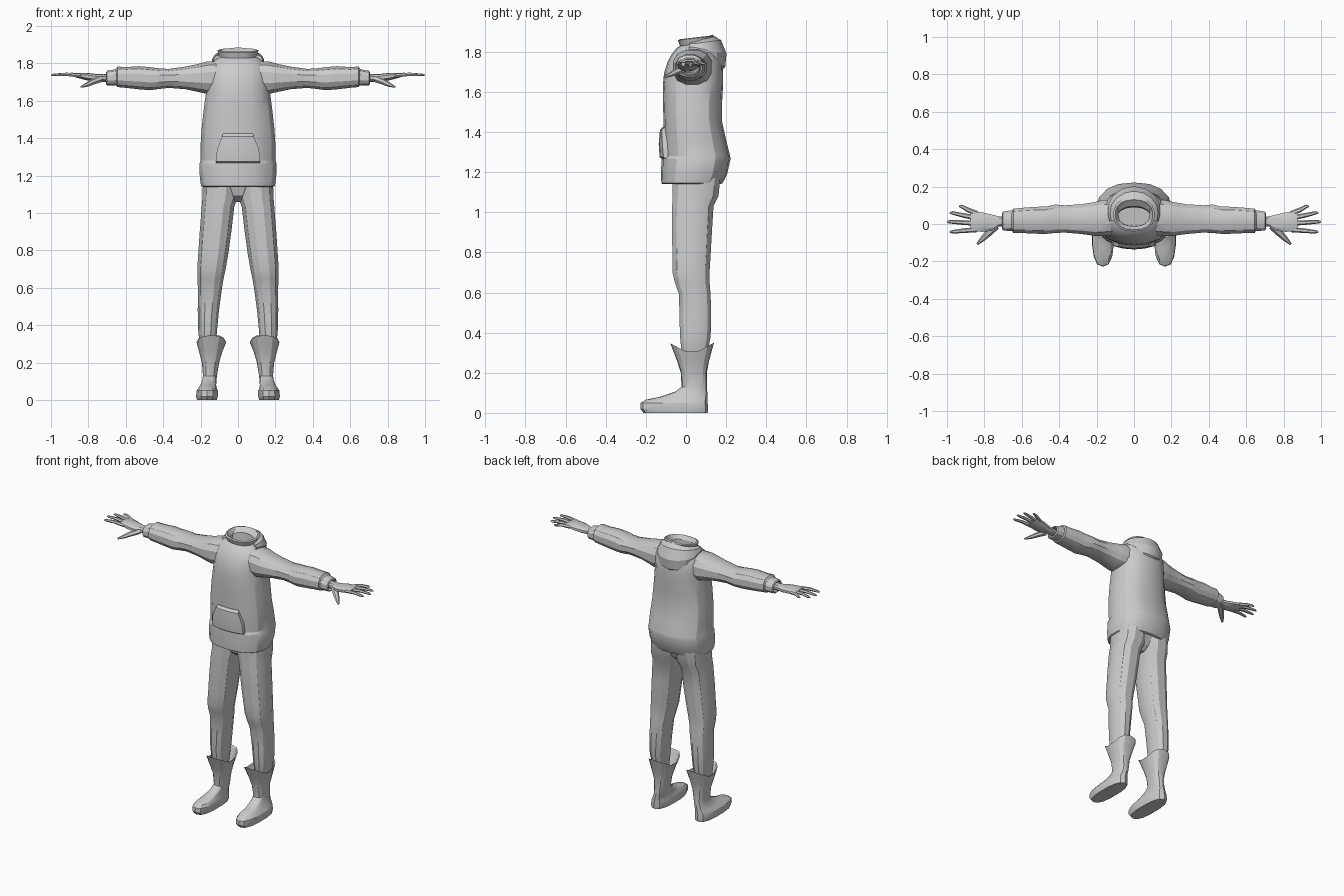
import bpy, bmesh, math
from mathutils import Vector

cloth = bpy.data.materials.new("plain grey")
cloth.diffuse_color = (0.6, 0.6, 0.6, 1)


def finish(name, bm, mirror=False):
    bmesh.ops.recalc_face_normals(bm, faces=bm.faces)
    me = bpy.data.meshes.new(name)
    bm.to_mesh(me)
    bm.free()
    me.materials.append(cloth)
    me.polygons.foreach_set("use_smooth", [True] * len(me.polygons))
    me.set_sharp_from_angle(angle=math.radians(24))
    ob = bpy.data.objects.new(name, me)
    bpy.context.collection.objects.link(ob)
    if mirror:
        ob.modifiers.new("mirror", 'MIRROR')
    return ob


def skin(bm, rings):
    """Bridge closed rings of points and cap both ends."""
    vs = [[bm.verts.new(p) for p in r] for r in rings]
    n = len(vs[0])
    for a, b in zip(vs, vs[1:]):
        for i in range(n):
            j = (i + 1) % n
            bm.faces.new((a[i], a[j], b[j], b[i]))
    bm.faces.new(vs[0][::-1])
    bm.faces.new(vs[-1])


def oval(a0, a1, b0, b1, n, power):
    pts = []
    for i in range(n):
        t = 2 * math.pi * (i + 0.5) / n
        c, s = math.cos(t), math.sin(t)
        u = math.copysign(abs(c) ** (2 / power), c)
        v = math.copysign(abs(s) ** (2 / power), s)
        pts.append(((a0 + a1) / 2 + u * (a1 - a0) / 2, (b0 + b1) / 2 + v * (b1 - b0) / 2))
    return pts


def loft(name, rows, n=14, power=2.4, axis='z', mirror=False, lift=None):
    """Rows are (position, a0, a1, b0, b1); lift adds height on chosen rows."""
    bm = bmesh.new()
    rings = []
    for k, (t, *box) in enumerate(rows):
        pts = oval(*box, n, power)
        if axis == 'z':
            rings.append([(a, b, t + (lift(k, b) if lift else 0)) for a, b in pts])
        else:
            rings.append([(t, a, b) for a, b in pts])
    skin(bm, rings)
    return finish(name, bm, mirror)


def tube(bm, pts, radii, flat=0.8, n=6):
    pts = [Vector(p) for p in pts]
    rings = []
    for i, (p, r) in enumerate(zip(pts, radii)):
        d = (pts[min(i + 1, len(pts) - 1)] - pts[max(i - 1, 0)]).normalized()
        side = d.cross(Vector((0, 0, 1))).normalized()
        up = side.cross(d)
        rings.append([p + side * r * math.cos(q) + up * r * flat * math.sin(q)
                      for q in (2 * math.pi * k / n for k in range(n))])
    skin(bm, rings)


# Sweater body with hem fold, collar and open neck: (z, half width, front y, back y)
body = [(1.17, .185, -.10, .16), (1.14, .192, -.115, .17), (1.145, .2, -.123, .182),
        (1.19, .207, -.125, .205), (1.265, .208, -.122, .222), (1.28, .203, -.112, .22),
        (1.36, .203, -.112, .2), (1.45, .197, -.112, .18), (1.55, .186, -.115, .18),
        (1.64, .174, -.115, .185), (1.7, .17, -.108, .185), (1.75, .168, -.092, .18),
        (1.79, .158, -.07, .165), (1.82, .125, -.045, .145), (1.838, .1, -.03, .13),
        (1.868, .11, -.04, .14), (1.872, .1, -.03, .13), (1.845, .085, -.012, .118),
        (1.76, .085, -.01, .12)]
loft("sweater_body", [(z, -w, w, f, b) for z, w, f, b in body], n=18,
     lift=lambda k, y: (y - .05) * .12 if k >= 14 else 0)

# Hood folded on the back: crescent sweep around the neck
bm = bmesh.new()
rings = []
for i in range(11):
    t = math.radians(-15 + 21 * i)
    w = max(0, math.sin(t)) ** .8
    out, tall = .02 + .037 * w, .02 + .075 * w
    ring = []
    for k in range(8):
        q = 2 * math.pi * k / 8
        r = out * math.cos(q) - .25 * out * math.sin(q)
        ring.append(((.115 + r) * math.cos(t), .045 + (.1 + r) * math.sin(t),
                     1.825 - .035 * w + tall * math.sin(q)))
    rings.append(ring)
skin(bm, rings)
finish("hood", bm)

# Front pocket: trapezoid panel hugging the belly
bm = bmesh.new()
rings = []
for z, w, y in ((1.268, .118, -.122), (1.275, .118, -.132), (1.34, .112, -.136),
                (1.41, .084, -.13), (1.425, .08, -.115)):
    front = [(w * s, y + .02 * (w * s / .118) ** 2, z) for s in (-1, -.5, 0, .5, 1)]
    rings.append(front + [(w, -.07, z), (-w, -.07, z)])
skin(bm, rings)
finish("front_pocket", bm)

# Sleeves with cuffs: (x, y0, y1, z0, z1)
loft("sleeve", [(.1, -.06, .13, 1.64, 1.815), (.17, -.068, .13, 1.635, 1.812),
                (.21, -.066, .12, 1.645, 1.80), (.28, -.056, .108, 1.66, 1.785),
                (.37, -.048, .102, 1.668, 1.772), (.42, -.05, .106, 1.662, 1.775),
                (.47, -.055, .095, 1.655, 1.782), (.53, -.054, .094, 1.66, 1.787),
                (.6, -.05, .088, 1.668, 1.782), (.645, -.05, .084, 1.672, 1.785),
                (.65, -.04, .075, 1.68, 1.775), (.655, -.04, .075, 1.68, 1.77),
                (.70, -.036, .068, 1.68, 1.762), (.705, -.028, .06, 1.688, 1.754),
                (.67, -.022, .05, 1.695, 1.748)],
     n=12, axis='x', mirror=True)

# Hands: palm, four spread fingers and thumb
loft("palm", [(.66, -.012, .042, 1.70, 1.745), (.72, -.014, .042, 1.702, 1.742),
              (.76, -.038, .052, 1.702, 1.744), (.81, -.044, .064, 1.71, 1.75),
              (.855, -.042, .07, 1.722, 1.75), (.875, -.035, .062, 1.728, 1.748)],
     n=10, axis='x', mirror=True)
bm = bmesh.new()
for y0, y1, tip in ((-.03, -.042, .985), (.004, .012, 1.0), (.032, .06, .985), (.056, .095, .935)):
    mid = (.84 + tip) / 2
    tube(bm, [(.84, y0, 1.734), (mid, (y0 + y1) / 2, 1.742), (tip - .012, y1, 1.739), (tip, y1, 1.738)],
         [.014, .0125, .009, .004])
tube(bm, [(.74, -.01, 1.715), (.78, -.05, 1.70), (.81, -.08, 1.685), (.838, -.108, 1.674)],
     [.022, .019, .014, .006])
finish("fingers", bm, mirror=True)

# Trousers: hip filler and legs (z, x0, x1, y0, y1)
loft("trouser_seat", [(1.06, -.03, .03, -.01, .09), (1.09, -.07, .07, -.045, .125),
                      (1.17, -.13, .13, -.07, .16)], n=12)
loft("trouser_leg", [(1.17, -.005, .19, -.07, .175), (1.08, .002, .193, -.07, .165),
                     (1.03, .018, .197, -.072, .14), (.9, .033, .207, -.073, .132),
                     (.78, .05, .215, -.07, .125), (.7, .064, .22, -.07, .12),
                     (.65, .075, .219, -.058, .12), (.59, .085, .216, -.037, .125),
                     (.48, .1, .217, -.035, .128), (.38, .11, .215, -.032, .125),
                     (.28, .118, .205, -.022, .105), (.24, .125, .19, -.01, .095)],
     n=12, mirror=True)

# Boots with a flared cuff that peaks at front and back
loft("boot", [(0, .112, .22, -.212, .108), (.02, .107, .225, -.228, .11),
              (.05, .107, .223, -.226, .108), (.066, .113, .212, -.2, .108),
              (.08, .116, .202, -.13, .107), (.105, .114, .192, -.055, .106),
              (.13, .112, .188, -.022, .105), (.2, .1, .194, -.026, .104),
              (.26, .082, .21, -.045, .115), (.29, .062, .223, -.078, .14),
              (.288, .07, .216, -.07, .132), (.25, .1, .195, -.03, .1)],
     n=14, power=2.6, mirror=True,
     lift=lambda k, y: .55 * abs(y - .03) * (.95 if y < .03 else 1) if k in (9, 10) else 0)
